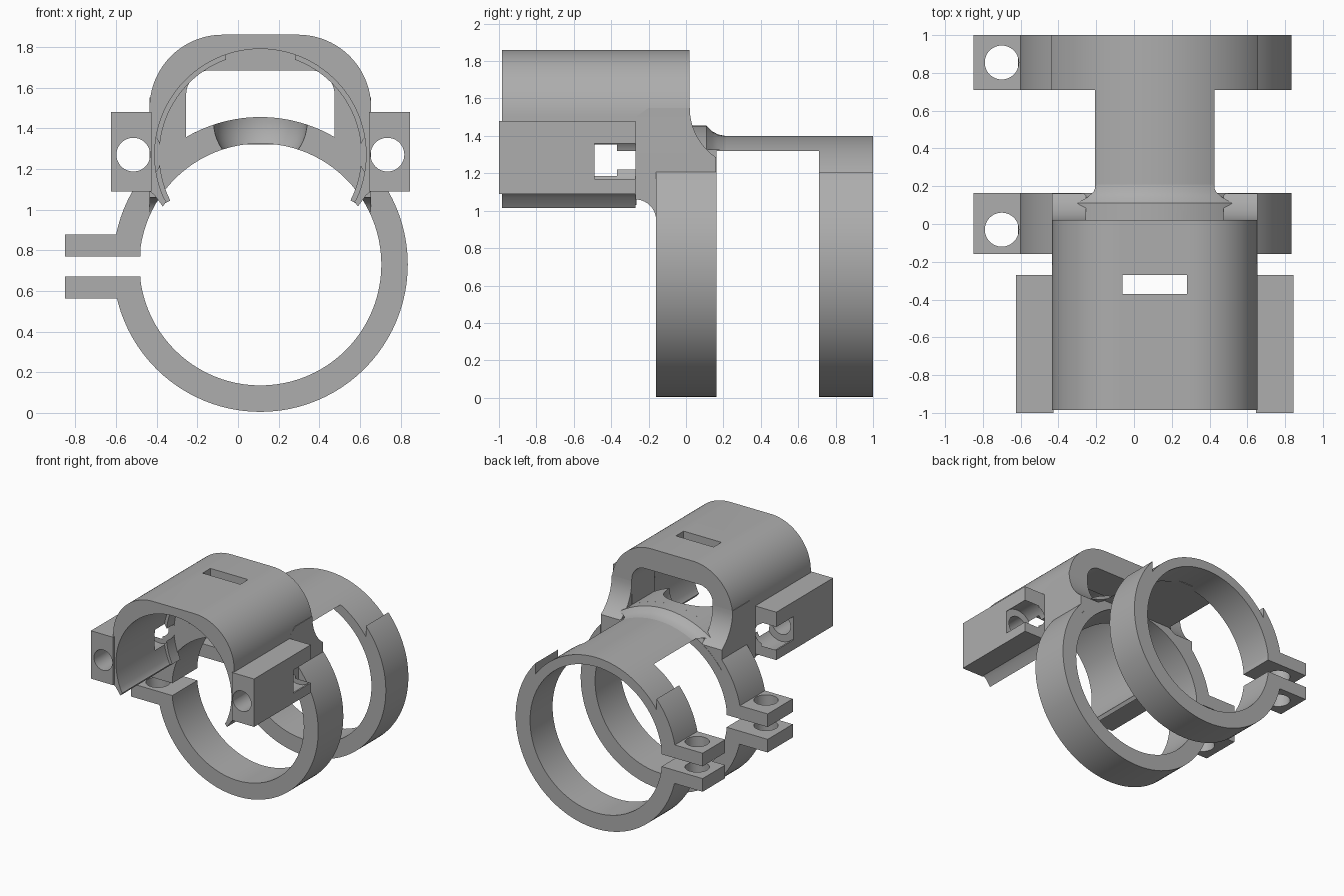
import bpy, bmesh, math

cube = bpy.data.objects.get("Cube")
if cube:
    bpy.data.objects.remove(cube)

CX = 0.11          # symmetry plane of the clamp
RING_Z = 0.73      # centre height of the rings
BORE_Z = 1.27      # centre height of the housing bore

grey = bpy.data.materials.new("grey plastic")
grey.use_nodes = True
grey.diffuse_color = (0.42, 0.42, 0.42, 1)
grey.node_tree.nodes["Principled BSDF"].inputs["Base Color"].default_value = (0.42, 0.42, 0.42, 1)


def prism(name, pts, lo, hi, axis="y"):
    """Extrude a 2D outline along an axis; x is measured from the symmetry plane."""
    place = {"y": lambda u, v, w: (u + CX, w, v),
             "x": lambda u, v, w: (w + CX, u, v),
             "z": lambda u, v, w: (u + CX, v, w)}[axis]
    bm = bmesh.new()
    a = [bm.verts.new(place(u, v, lo)) for u, v in pts]
    b = [bm.verts.new(place(u, v, hi)) for u, v in pts]
    bm.faces.new(a)
    bm.faces.new(b[::-1])
    for i in range(len(pts)):
        j = (i + 1) % len(pts)
        bm.faces.new((a[i], b[i], b[j], a[j]))
    bmesh.ops.recalc_face_normals(bm, faces=bm.faces)
    mesh = bpy.data.meshes.new(name)
    bm.to_mesh(mesh)
    bm.free()
    mesh.materials.append(grey)
    ob = bpy.data.objects.new(name, mesh)
    bpy.context.collection.objects.link(ob)
    return ob


def arc(u, v, r, start, end, n=24):
    return [(u + r * math.cos(math.radians(start + (end - start) * i / n)),
             v + r * math.sin(math.radians(start + (end - start) * i / n))) for i in range(n + 1)]


def disc(u, v, r, lo, hi, axis="y", n=96):
    return prism("disc", arc(u, v, r, 0, 360, n)[:-1], lo, hi, axis)


def box(x0, x1, y0, y1, z0, z1, name="box"):
    return prism(name, [(x0, z0), (x1, z0), (x1, z1), (x0, z1)], y0, y1)


def boolean(ob, other, operation="DIFFERENCE"):
    mod = ob.modifiers.new("cut", "BOOLEAN")
    mod.operation, mod.solver, mod.object = operation, "EXACT", other
    bpy.context.view_layer.objects.active = ob
    bpy.ops.object.modifier_apply(modifier=mod.name)
    bpy.data.objects.remove(other)
    return ob


def outer_top():
    """Rounded roof outline, from the right shoulder to the left."""
    return arc(0.185, 1.5, 0.36, 0, 90) + arc(-0.185, 1.5, 0.36, 90, 180)


def scoop():
    bpy.ops.mesh.primitive_uv_sphere_add(segments=48, ring_count=24, radius=0.23,
                                         location=(CX, -0.27, 1.43))
    return bpy.context.object


def pocket(ob):
    """Fastener pockets at the rear of both side rails, open sideways."""
    for s in (-1, 1):
        boolean(ob, disc(s * 0.625, BORE_Z, 0.14, -0.49, -0.271, n=48))
        x = sorted((s * 0.6, s * 0.8))
        boolean(ob, box(*x, -0.49, -0.26, 1.17, 1.36))


parts = []

# Clamp rings, split on the right side, with a flattened crown
for name, y0, y1, trim, hole_y in (("front_ring", -0.16, 0.163, 0.11, -0.03),
                                   ("rear_ring", 0.71, 1.0, 0.7, 0.855)):
    ring = disc(0, RING_Z, 0.725, y0, y1)
    ring.name = name
    boolean(ring, disc(0, RING_Z, 0.595, y0 - 0.1, y1 + 0.1))
    crown = box(-0.545, 0.545, trim, y1 + 0.05, RING_Z, 1.6)
    boolean(crown, disc(0, RING_Z, 0.67, trim - 0.1, y1 + 0.1))
    boolean(ring, crown)
    boolean(ring, box(-0.9, -0.4, y0 - 0.1, y1 + 0.1, 0.67, 0.77))
    if name == "front_ring":
        boolean(ring, scoop())
    parts.append(ring)
    # Bolt ears on either side of the split
    for side, z0, z1 in (("upper", 0.77, 0.877), ("lower", 0.563, 0.67)):
        ear = box(-0.96, -0.59, y0, y1, z0, z1, name + "_" + side + "_ear")
        boolean(ear, disc(-0.81, hole_y, 0.09, z0 - 0.1, z1 + 0.1, "z", 48))
        parts.append(ear)

# Flat-bottomed bridge between the rings
bridge = disc(0, RING_Z, 0.67, 0.1, 0.75)
bridge.name = "bridge"
boolean(bridge, box(-1, 1, 0, 1, 0, 1.32))
parts.append(bridge)

# Tapered step from the front ring down to the bridge
bm = bmesh.new()
loops = [[bm.verts.new((CX + u, y, v)) for u, v in arc(0, RING_Z, r, 0, 360, 96)[:-1]]
         for r, y in ((0.725, 0.1), (0.725, 0.11), (0.695, 0.14), (0.678, 0.17), (0.67, 0.21))]
bm.faces.new(loops[0])
bm.faces.new(loops[-1])
for a, b in zip(loops, loops[1:]):
    for i in range(96):
        bm.faces.new((a[i], a[i - 1], b[i - 1], b[i]))
bmesh.ops.recalc_face_normals(bm, faces=bm.faces)
mesh = bpy.data.meshes.new("bridge_taper")
bm.to_mesh(mesh)
bm.free()
mesh.materials.append(grey)
taper = bpy.data.objects.new("bridge_taper", mesh)
bpy.context.collection.objects.link(taper)
boolean(taper, box(-1, 1, -0.5, 1, -0.5, 1.325))
parts.append(taper)

# Housing shell with a round bore and pointed lower lips
shell = prism("housing_shell", outer_top() + [(-0.545, 1.09), (-0.52, 1.07), (-0.48, 1.015), (-0.462, 1.04)]
              + arc(0, BORE_Z, 0.52, 205, -25, 64) + [(0.462, 1.04), (0.48, 1.015), (0.52, 1.07), (0.545, 1.09)],
              -0.985, -0.27)
# Stop lip at the end of the bore
lip = prism("bore_lip", arc(0, BORE_Z, 0.53, -27, 207, 64) + arc(0, BORE_Z, 0.497, 207, -27, 64), -0.37, -0.265)
for ob in (shell, lip):
    boolean(ob, box(-0.17, 0.17, -0.37, -0.26, 1.6, 1.95))
    pocket(ob)
    parts.append(ob)

# Housing rear wall with a rounded opening above the ring
wall = prism("rear_wall", outer_top() + [(-0.545, 1.06), (0.545, 1.06)], -0.27, 0.02)
boolean(wall, disc(0, RING_Z, 0.595, -0.5, 0.5))
boolean(wall, prism("opening", arc(0.245, 1.565, 0.12, 0, 90, 12) + arc(-0.245, 1.565, 0.12, 90, 180, 12)
                    + arc(0, RING_Z, 0.725, 120.2, 59.8), -0.5, 0.5))
boolean(wall, scoop())
parts.append(wall)

# Side rails with bolt holes, and curved webs joining the wall to the ring
for s, side in ((1, "left"), (-1, "right")):
    rail = box(*sorted((s * 0.535, s * 0.735)), -1, -0.27, 1.09, 1.48, side + "_rail")
    boolean(rail, disc(s * 0.625, BORE_Z, 0.083, -1.1, 0, n=48))
    pocket(rail)
    parts.append(rail)
    web = prism(side + "_web", arc(-0.27, 0.95, 0.11, 90, 0, 10) + [(-0.16, 0.9), (0.16, 0.9)]
                + arc(0.34, 1.55, 0.32, 236, 180, 12) + [(-0.2, 1.55), (-0.27, 1.5)],
                *sorted((s * 0.365, s * 0.545)), "x")
    boolean(web, disc(0, RING_Z, 0.595, -0.5, 0.5))
    parts.append(web)

# Smooth curved faces, keep the machined edges
for ob in parts:
    ob.data.materials.clear()
    ob.data.materials.append(grey)
    bpy.ops.object.select_all(action="DESELECT")
    ob.select_set(True)
    bpy.context.view_layer.objects.active = ob
    bpy.ops.object.shade_smooth_by_angle(angle=math.radians(30))
